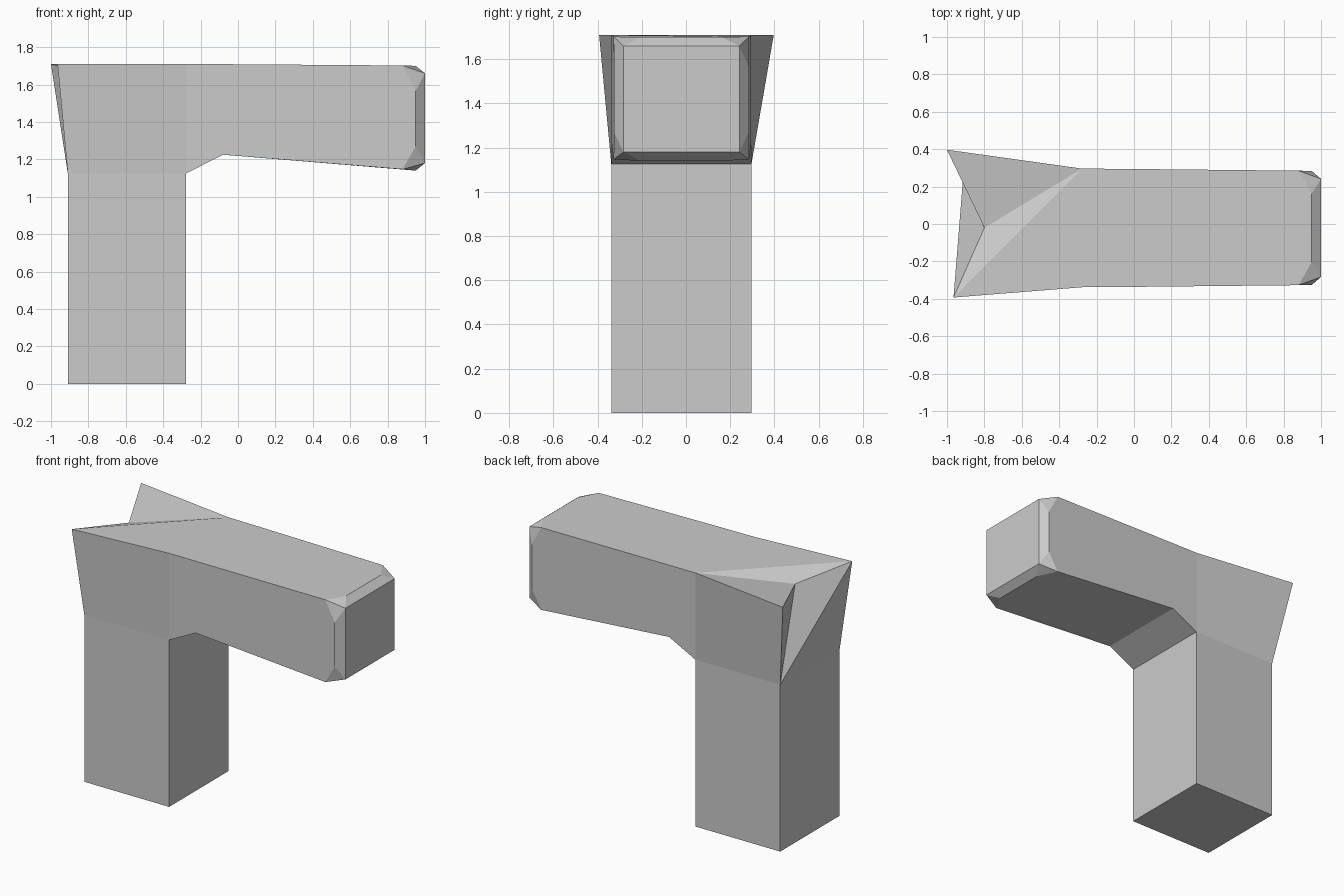
import bpy, bmesh

if "Cube" in bpy.data.objects:
    bpy.data.objects.remove(bpy.data.objects["Cube"])

YC = -0.021  # mid line of the post and arm
bm = bmesh.new()


def vert(x, y, z):
    return bm.verts.new((x, y, z))


def ring(x, half, z0, z1):
    """Rectangular arm section: front low, back low, back high, front high."""
    return [vert(x, YC + s * half, z)
            for s, z in ((-1, z0), (1, z0), (1, z1), (-1, z1))]


def square(z):
    """Post section: front left, front right, back right, back left."""
    return [vert(x, YC + s * 0.317, z)
            for x, s in ((-0.91, -1), (-0.277, -1), (-0.277, 1), (-0.91, 1))]


def bridge(a, b):
    for i in range(4):
        j = (i + 1) % 4
        bm.faces.new((a[i], a[j], b[j], b[i]))


# Post
base, neck = square(0), square(1.125)
bm.faces.new(base)
bridge(base, neck)
fl, fr, br, bl = neck

# Flared head with a notched rear edge
mid_f = vert(-0.277, YC - 0.317, 1.71)
mid_b = vert(-0.277, YC + 0.317, 1.71)
tip_f = vert(-0.965, -0.393, 1.71)
tip_b = vert(-1.0, 0.397, 1.71)
notch = vert(-0.8, -0.02, 1.655)
for f in ((fl, fr, mid_f, tip_f), (br, bl, tip_b, mid_b),
          (tip_f, mid_f, mid_b), (tip_f, mid_b, notch), (notch, mid_b, tip_b),
          (tip_f, notch, bl), (notch, tip_b, bl), (tip_f, bl, fl)):
    bm.faces.new(f)

# Arm
elbow = ring(-0.08, 0.316, 1.225, 1.709)
arm = ring(0.88, 0.306, 1.147, 1.702)
bridge([fr, br, mid_b, mid_f], elbow)

# Chamfered arm end: inner end face, edge strips and cut corners
end = ring(1.0, 0.262, 1.18, 1.66)
side = ring(0.95, 0.305, 1.27, 1.567)
cap = ring(0.95, 0.183, 1.14, 1.70)
bm.faces.new(end)
for i in range(4):
    j = (i + 1) % 4
    strip = cap if i % 2 == 0 else side
    bm.faces.new((elbow[i], elbow[j], arm[j], strip[j], strip[i], arm[i]))
    bm.faces.new((strip[i], strip[j], end[j], end[i]))
    bm.faces.new((arm[i], side[i], end[i]))
    bm.faces.new((arm[i], end[i], cap[i]))

bmesh.ops.recalc_face_normals(bm, faces=bm.faces)
mesh = bpy.data.meshes.new("bent_post")
bm.to_mesh(mesh)
bm.free()
bpy.context.collection.objects.link(bpy.data.objects.new("bent_post", mesh))
